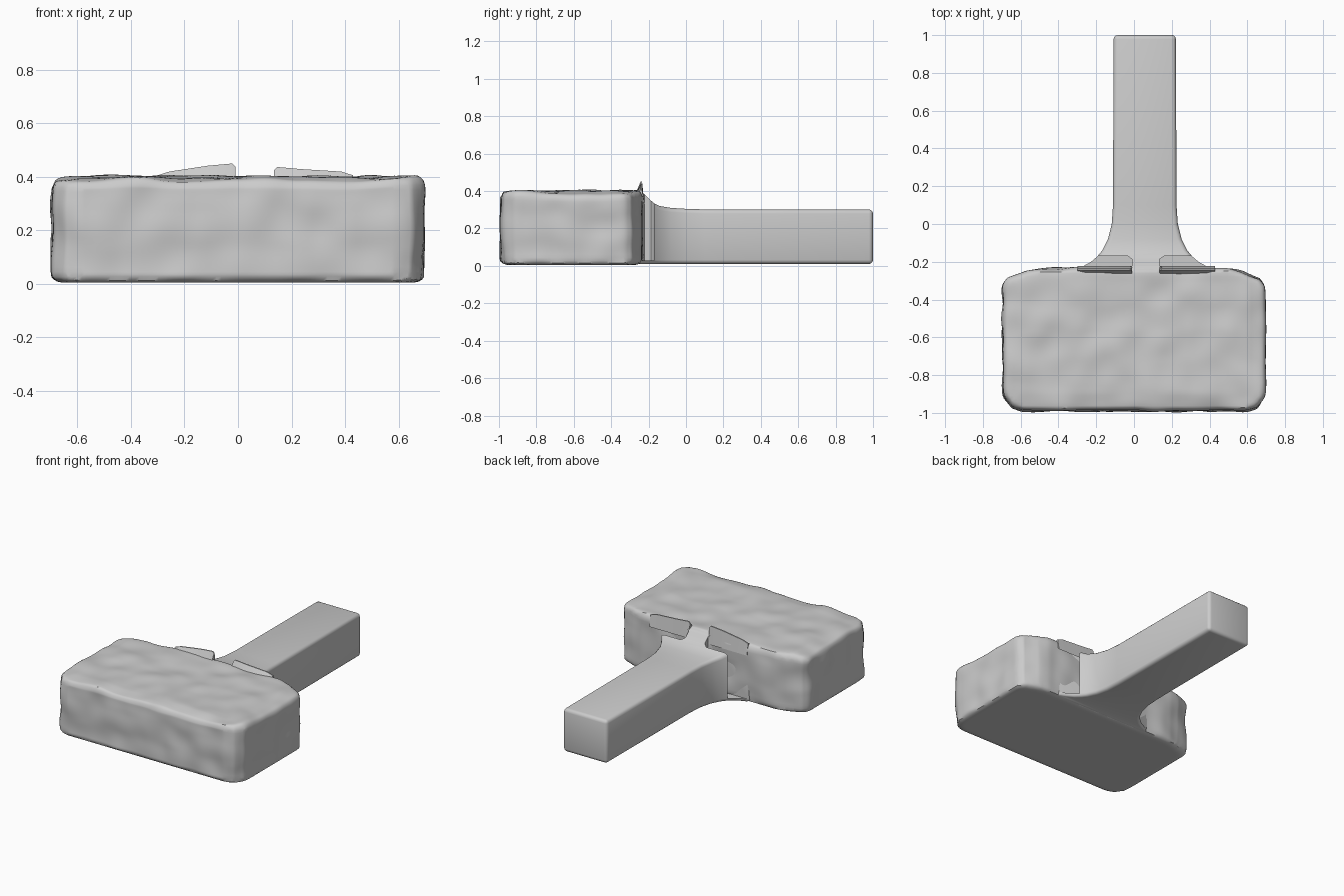
import bpy, bmesh
from mathutils import Vector, noise

old = bpy.data.objects.get("Cube")
if old:
    bpy.data.objects.remove(old, do_unlink=True)

stone = bpy.data.materials.new("light_grey_stone")
stone.use_nodes = True
colour = (0.6, 0.6, 0.6, 1)
stone.diffuse_color = colour
stone.node_tree.nodes["Principled BSDF"].inputs["Base Color"].default_value = colour

MID = 0.057  # the handle sits slightly off centre


def loft(name, rings):
    """Skin a closed solid through rings of equal point count."""
    bm = bmesh.new()
    loops = [[bm.verts.new(p) for p in ring] for ring in rings]
    n = len(loops[0])
    for a, b in zip(loops, loops[1:]):
        for i in range(n):
            j = (i + 1) % n
            bm.faces.new((a[i], a[j], b[j], b[i]))
    bm.faces.new(loops[0][::-1])
    bm.faces.new(loops[-1])
    bmesh.ops.recalc_face_normals(bm, faces=bm.faces)
    mesh = bpy.data.meshes.new(name)
    bm.to_mesh(mesh)
    bm.free()
    obj = bpy.data.objects.new(name, mesh)
    bpy.context.collection.objects.link(obj)
    mesh.materials.append(stone)
    return obj


def activate(obj):
    bpy.ops.object.select_all(action='DESELECT')
    obj.select_set(True)
    bpy.context.view_layer.objects.active = obj


def apply_mod(obj, kind, **settings):
    activate(obj)
    mod = obj.modifiers.new(kind.title(), kind)
    for key, value in settings.items():
        setattr(mod, key, value)
    bpy.ops.object.modifier_apply(modifier=mod.name)


def roughen(obj, amount, scale, keep_below):
    """Push the surface gently in and out along its normals."""
    for v in obj.data.vertices:
        if v.co.z > keep_below:
            v.co += v.normal * amount * noise.noise(v.co * scale)


# Block head: rounded plan outline with softened, chipped edges
half = [(0.59, -0.99), (0.65, -0.97), (0.69, -0.91), (0.695, -0.85),
        (0.695, -0.33), (0.67, -0.29), (0.57, -0.25), (0.5, -0.235)]
outline = half + [(-x, y) for x, y in reversed(half)]
head = loft("block_head", [[(x, y, z) for x, y in outline] for z in (0.005, 0.4)])
apply_mod(head, 'BEVEL', width=0.028, segments=3, limit_method='ANGLE', angle_limit=1.0)
apply_mod(head, 'REMESH', mode='VOXEL', voxel_size=0.018)
for v in head.data.vertices:
    # Worn upper rim, irregular along its length
    edge = max(abs(v.co.x) - 0.6, -0.9 - v.co.y, 0)
    if v.co.z > 0.3 and edge > 0:
        wear = 0.5 + noise.noise(Vector((v.co.x * 4, v.co.y * 4, 2)))
        v.co.z -= 0.25 * edge * max(wear, 0) * (v.co.z - 0.3) / 0.1
roughen(head, 0.012, 7, 0.02)

# Handle: square bar that flares sideways and upward into the head
sections = [(1, 0.165, 0.302), (0.1, 0.168, 0.302), (0, 0.175, 0.305),
            (-0.08, 0.195, 0.31), (-0.14, 0.225, 0.32), (-0.17, 0.25, 0.335),
            (-0.2, 0.285, 0.36), (-0.225, 0.33, 0.385), (-0.24, 0.37, 0.395),
            (-0.3, 0.37, 0.395)]
handle = loft("handle", [[(MID - w, y, 0.01), (MID + w, y, 0.01),
                          (MID + w, y, top), (MID - w, y, top)]
                         for y, w, top in sections])
apply_mod(handle, 'BEVEL', width=0.022, segments=3, limit_method='ANGLE', angle_limit=1.0)

# Slots beside the neck, with raised thin lips on the head's rear rim
for side, inner, outer, high, low in (("right", -0.01, -0.3, 0.45, 0.412),
                                      ("left", 0.135, 0.43, 0.437, 0.412)):
    far = outer + (outer - inner)
    slot = loft(side + "_slot_cutter", [
        [(x, -0.235, z), (x, -0.19, z), (x, -0.17, z)][::1] and
        [(inner, -0.222, z), (inner, -0.187, z), (inner + (outer - inner) * 0.08, -0.17, z),
         (far, -0.17, z), (far, -0.235, z), (inner + (outer - inner) * 0.08, -0.235, z)]
        for x, z in ((inner, 0.03), (inner, 0.5))])
    slot.hide_render = True
    apply_mod(handle, 'BOOLEAN', operation='DIFFERENCE', object=slot, solver='EXACT')
    bpy.data.objects.remove(slot, do_unlink=True)
    span = outer - inner
    rings = []
    for t, top in ((0, high - 0.012), (0.04, high), (0.35, high - 0.008),
                   (0.85, low + 0.008), (1, low - 0.006)):
        x = inner + span * t
        rings.append([(x, -0.27, 0.385), (x, -0.243, top), (x, -0.235, top), (x, -0.222, 0.33)])
    loft(side + "_raised_lip", rings)

for obj in list(bpy.context.collection.objects):
    if obj.type == 'MESH' and stone.name in obj.data.materials:
        activate(obj)
        bpy.ops.object.shade_smooth_by_angle(angle=0.7)
